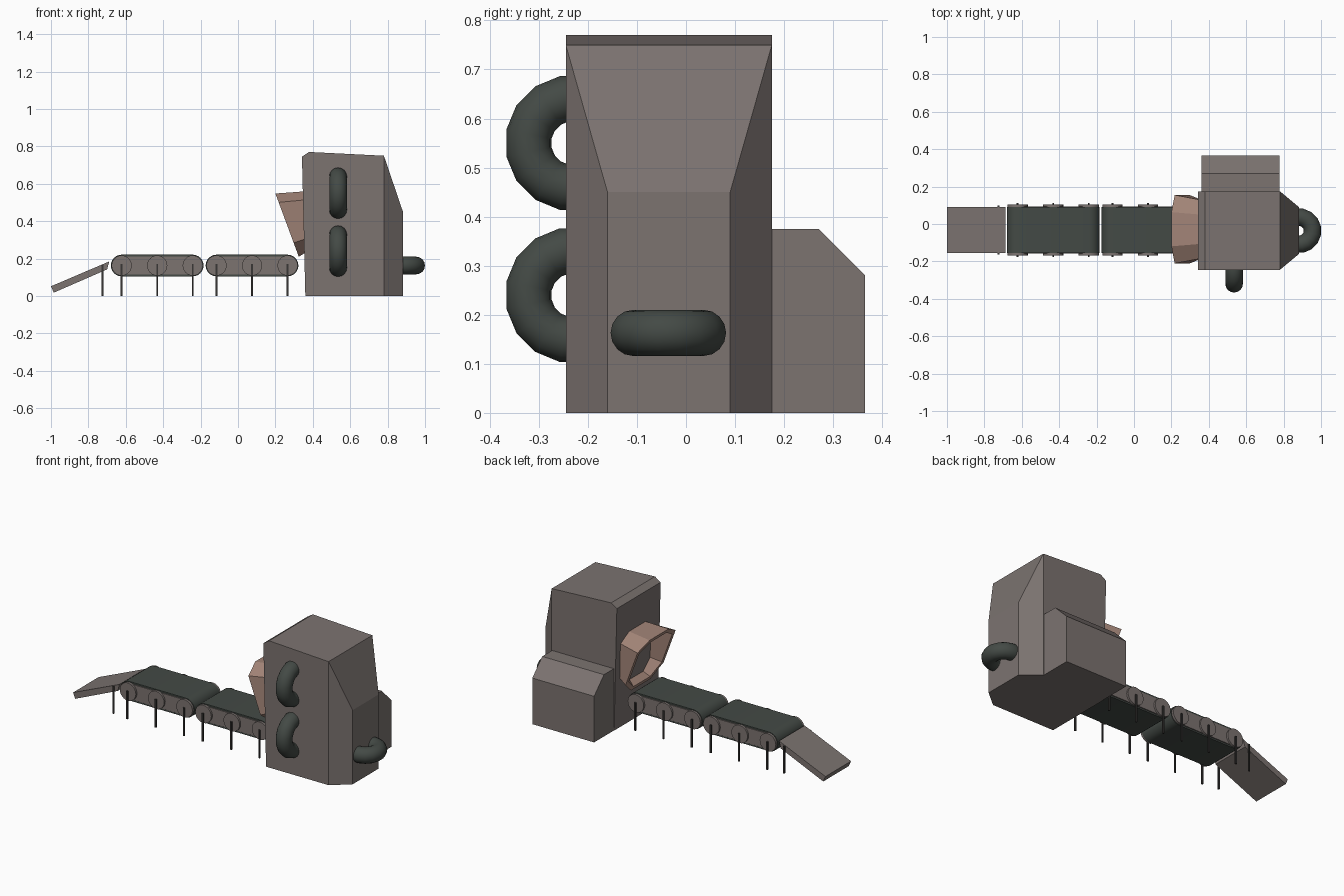
import bpy, bmesh
from math import pi, sin, cos
from mathutils import Matrix, Vector

if "Cube" in bpy.data.objects:
    bpy.data.objects.remove(bpy.data.objects["Cube"])

Y0, Y1 = -0.155, 0.09          # conveyor width
YC = (Y0 + Y1) / 2


def material(name, rgb):
    m = bpy.data.materials.new(name)
    m.diffuse_color = (*rgb, 1)
    m.use_nodes = True
    m.node_tree.nodes["Principled BSDF"].inputs["Base Color"].default_value = m.diffuse_color
    return m


STEEL = material("warm_steel", (0.20, 0.172, 0.163))
RUBBER = material("dark_rubber", (0.057, 0.068, 0.060))
COPPER = material("copper", (0.36, 0.23, 0.185))
DARK = material("dark_metal", (0.04, 0.037, 0.035))


def finish(name, bm, mat, smooth=False):
    bmesh.ops.recalc_face_normals(bm, faces=bm.faces)
    me = bpy.data.meshes.new(name)
    bm.to_mesh(me)
    bm.free()
    me.materials.append(mat)
    ob = bpy.data.objects.new(name, me)
    bpy.context.collection.objects.link(ob)
    if smooth:
        bpy.ops.object.select_all(action='DESELECT')
        ob.select_set(True)
        bpy.context.view_layer.objects.active = ob
        bpy.ops.object.shade_smooth_by_angle(angle=0.7)
    return ob


def hull(name, pts, mat):
    bm = bmesh.new()
    for p in pts:
        bm.verts.new(p)
    bmesh.ops.convex_hull(bm, input=bm.verts)
    bmesh.ops.dissolve_limit(bm, angle_limit=0.01, verts=bm.verts, edges=bm.edges)
    return finish(name, bm, mat)


def box(name, lo, hi, mat):
    return hull(name, [(x, y, z) for x in (lo[0], hi[0])
                       for y in (lo[1], hi[1]) for z in (lo[2], hi[2])], mat)


def bridge(bm, rings, closed=False):
    loops = [[bm.verts.new(p) for p in r] for r in rings]
    pairs = list(zip(loops, loops[1:]))
    if closed:
        pairs.append((loops[-1], loops[0]))
    for a, b in pairs:
        n = len(a)
        for i in range(n):
            bm.faces.new((a[i], a[(i + 1) % n], b[(i + 1) % n], b[i]))


def torus(name, centre, R, r, rot, mat, nu=16, nv=16):
    rings = []
    for i in range(nu):
        a = 2 * pi * (i + 0.5) / nu
        rings.append([Vector(centre) + rot @ Vector((
            (R + r * cos(b)) * cos(a), (R + r * cos(b)) * sin(a), r * sin(b)))
            for b in (2 * pi * j / nv for j in range(nv))])
    bm = bmesh.new()
    bridge(bm, rings, True)
    return finish(name, bm, mat, True)


# Machine housing with tapered rear
hull("housing", [(x, y, z) for y in (-0.245, 0.175) for x, z in
                 ((0.36, 0), (0.342, 0.745), (0.38, 0.77), (0.78, 0.75), (0.78, 0))]
     + [(0.882, y, z) for y in (-0.16, 0.09) for z in (0, 0.45)], STEEL)

# Side cabinet
hull("side_cabinet", [(x, y, z) for x in (0.362, 0.777) for y, z in
                      ((0.17, 0), (0.17, 0.375), (0.27, 0.375), (0.365, 0.28), (0.365, 0))], STEEL)

# Curved hoses
side = Matrix.Rotation(pi / 2, 3, 'Y')
for name, z in (("upper_hose", 0.55), ("lower_hose", 0.24)):
    torus(name, (0.535, -0.23, z), 0.092, 0.047, side, RUBBER)
torus("rear_hose", (0.882, -0.036, 0.163), 0.073, 0.047, Matrix.Identity(3), RUBBER)


# Intake hopper: octagonal open funnel with a rim
def octagon(top, bottom, half, s=1.0):
    t, b = Vector(top), Vector(bottom)
    out = []
    for w, u in ((0.5, 1), (1, 0.86), (1, 0.22), (0.5, 0),
                 (-0.5, 0), (-1, 0.22), (-1, 0.86), (-0.5, 1)):
        p = b.lerp(t, 0.5 + (u - 0.5) * s)
        out.append((p.x, -0.028 + w * half * s, p.y))
    return out


bm = bmesh.new()
front = ((0.2, 0.548), (0.325, 0.21), 0.183)
back = ((0.365, 0.56), (0.365, 0.235), 0.155)
bridge(bm, [octagon(*back), octagon(*front), octagon(*front, 0.87), octagon(*back, 0.8)], True)
finish("intake_hopper", bm, COPPER)


# Conveyors
def leg(name, x, y, top):
    box(name, (x - 0.005, y - 0.004, 0), (x + 0.005, y + 0.004, top), DARK)


def stadium(xa, xb, zc, r, y, n=12):
    pts = []
    for i in range(n + 1):
        a = pi / 2 + pi * i / n
        pts.append((xa + r * cos(a), y, zc + r * sin(a)))
    for i in range(n + 1):
        a = -pi / 2 + pi * i / n
        pts.append((xb + r * cos(a), y, zc + r * sin(a)))
    return pts


def conveyor(tag, xc):
    zc, span = 0.163, 0.19
    xa, xb = xc - span, xc + span
    bm = bmesh.new()
    bridge(bm, [stadium(xa, xb, zc, r, y) for r, y in
                ((0.058, Y0), (0.058, Y1), (0.049, Y1), (0.049, Y0))], True)
    finish(tag + "_belt", bm, RUBBER, True)
    box(tag + "_frame", (xa, Y0 - 0.003, 0.116), (xb, Y1 + 0.003, 0.21), STEEL)
    for i, x in enumerate((xa, xc, xb)):
        bm = bmesh.new()
        bmesh.ops.create_cone(bm, cap_ends=True, segments=24, radius1=0.054, radius2=0.054,
                              depth=Y1 - Y0 + 0.028, matrix=Matrix.Translation((x, YC, zc))
                              @ Matrix.Rotation(pi / 2, 4, 'X'))
        finish(f"{tag}_roller_{i}", bm, STEEL, True)
        for s, y in (("front", Y0 - 0.018), ("back", Y1 + 0.018)):
            leg(f"{tag}_{s}_leg_{i}", x, y, 0.17)


conveyor("outer_conveyor", -0.432)
conveyor("inner_conveyor", 0.075)

# Loading ramp with its two legs
hull("ramp", [(x, y, z) for y in (Y0, Y1) for x, z in
              ((-1, 0.052), (-0.985, 0.018), (-0.70, 0.142), (-0.688, 0.185), (-0.70, 0.18))], STEEL)
for s, y in (("front", Y0 - 0.004), ("back", Y1 + 0.004)):
    leg("ramp_leg_" + s, -0.725, y, 0.165)
